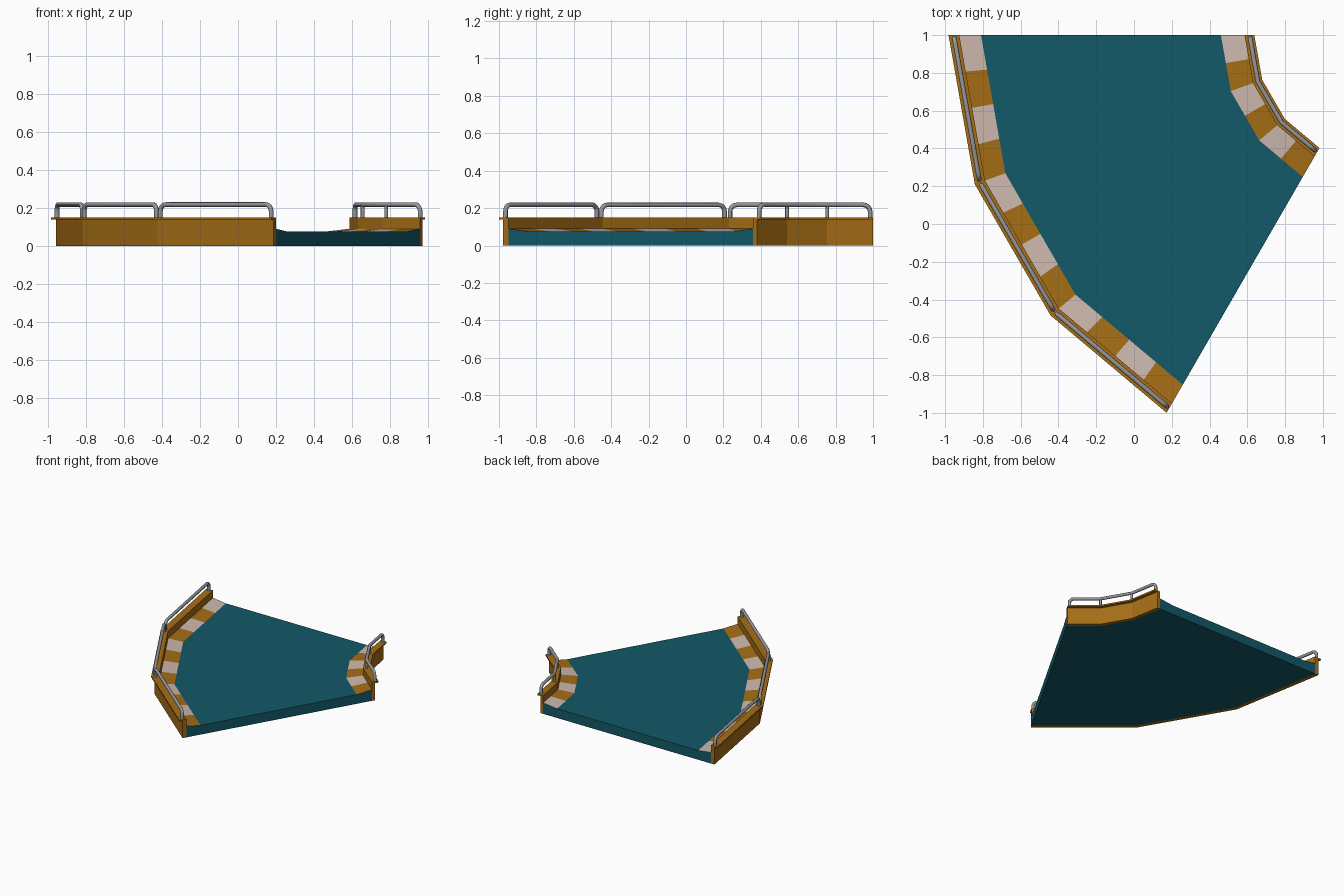
import bpy, bmesh
from math import sin, cos, radians, pi
from mathutils import Vector

if "Cube" in bpy.data.objects:
    bpy.data.objects.remove(bpy.data.objects["Cube"])

CENTRE = Vector((1.327, 1.0, 0))      # centre of the 60 degree bend
ANGLES = [180, 200, 220, 240]


def material(name, rgb):
    m = bpy.data.materials.new(name)
    m.diffuse_color = (*rgb, 1)
    m.use_nodes = True
    m.node_tree.nodes["Principled BSDF"].inputs["Base Color"].default_value = m.diffuse_color
    return m


TEAL = material("teal", (0.006, 0.10, 0.14))
OCHRE = material("ochre", (0.38, 0.155, 0.008))
CREAM = material("cream", (0.62, 0.49, 0.43))
STEEL = material("steel", (0.30, 0.31, 0.33))


def polar(r, deg, z):
    a = radians(deg)
    return CENTRE + Vector((r * cos(a), r * sin(a), z))


def make_object(name, bm, mats, recalc=True):
    if recalc:
        bmesh.ops.recalc_face_normals(bm, faces=bm.faces)
    me = bpy.data.meshes.new(name)
    bm.to_mesh(me)
    bm.free()
    for m in mats:
        me.materials.append(m)
    ob = bpy.data.objects.new(name, me)
    bpy.context.collection.objects.link(ob)
    return ob


def sweep(name, profile, mat, skip=()):
    """Sweep an (r, z) profile round the faceted bend, leaving out some sides."""
    bm = bmesh.new()
    rings = [[bm.verts.new(polar(r, a, z)) for r, z in profile] for a in ANGLES]
    n = len(profile)
    for A, B in zip(rings, rings[1:]):
        for i in range(n):
            if i not in skip:
                j = (i + 1) % n
                bm.faces.new((A[i], A[j], B[j], B[i]))
    bm.faces.new(rings[0])
    bm.faces.new(rings[-1][::-1])
    return make_object(name, bm, [mat])


def striped_curb(name, r_low, r_high, stripes):
    """Sloping kerb sheet with alternating stripes along each straight piece."""
    bm = bmesh.new()
    k = 0
    for a, b in zip(ANGLES, ANGLES[1:]):
        lo = (polar(r_low, a, 0.075), polar(r_low, b, 0.075))
        hi = (polar(r_high, a, 0.09), polar(r_high, b, 0.09))
        for s in range(stripes):
            t, u = s / stripes, (s + 1) / stripes
            pts = [lo[0].lerp(lo[1], t), lo[0].lerp(lo[1], u),
                   hi[0].lerp(hi[1], u), hi[0].lerp(hi[1], t)]
            f = bm.faces.new([bm.verts.new(p) for p in pts])
            f.normal_update()
            if f.normal.z < 0:
                f.normal_flip()
            f.material_index = k % 2
            k += 1
    make_object(name, bm, [CREAM, OCHRE], recalc=False)


def tube(name, pts, radius=0.0125):
    cu = bpy.data.curves.new(name, 'CURVE')
    cu.dimensions = '3D'
    cu.twist_mode = 'MINIMUM'
    cu.bevel_depth = radius
    cu.bevel_resolution = 2
    cu.use_fill_caps = True
    sp = cu.splines.new('POLY')
    sp.points.add(len(pts) - 1)
    for p, co in zip(sp.points, pts):
        p.co = (*co, 1)
    ob = bpy.data.objects.new(name, cu)
    bpy.context.collection.objects.link(ob)
    cu.materials.append(STEEL)
    bpy.ops.object.select_all(action='DESELECT')
    ob.select_set(True)
    bpy.context.view_layer.objects.active = ob
    bpy.ops.object.convert(target='MESH')
    bpy.ops.object.shade_smooth_by_angle(angle=radians(50))


def hoop(name, ground, z0=0.145, z1=0.217, r=0.035, inset=0.016):
    """Handrail: a post at each end, rounded corners, top bar through all points."""
    up = Vector((0, 0, 1))

    def end(p, q):
        d = (q - p).normalized()
        base = p + d * inset
        return [base + up * z0] + [
            base + d * r * (1 - cos(t)) + up * (z1 - r + r * sin(t))
            for t in (i * pi / 8 for i in range(5))]

    start = end(ground[0], ground[1])
    finish = end(ground[-1], ground[-2])[::-1]
    tube(name, start + [p + up * z1 for p in ground[1:-1]] + finish)


# Road slab: kerb slopes are left open for the striped sheets
sweep("road_slab", [(2.252, 0), (2.252, 0.09), (2.137, 0.075),
                    (0.867, 0.075), (0.742, 0.09), (0.742, 0)], TEAL, skip=(1, 3))
striped_curb("outer_curb", 2.137, 2.252, 4)
striped_curb("inner_curb", 0.867, 0.742, 2)

# Side walls with a lip overhanging the outside
for side, face, back, lip in (("outer", 2.252, 2.283, 2.309),
                              ("inner", 0.742, 0.716, 0.690)):
    sweep(side + "_wall", [(face, 0), (face, 0.15), (lip, 0.15),
                           (lip, 0.138), (back, 0.138), (back, 0)], OCHRE)

# Outer handrails: one hoop per straight piece
for i, (a, b) in enumerate(zip(ANGLES, ANGLES[1:])):
    hoop(f"outer_rail_{i + 1}", [polar(2.281, a, 0), polar(2.281, b, 0)])

# Inner handrail: one continuous bar with posts at the bends
hoop("inner_rail", [polar(0.715, a, 0) for a in ANGLES])
for i, a in enumerate(ANGLES[1:-1]):
    tube(f"inner_rail_post_{i + 1}", [polar(0.715, a, 0.145), polar(0.715, a, 0.215)], 0.010)
